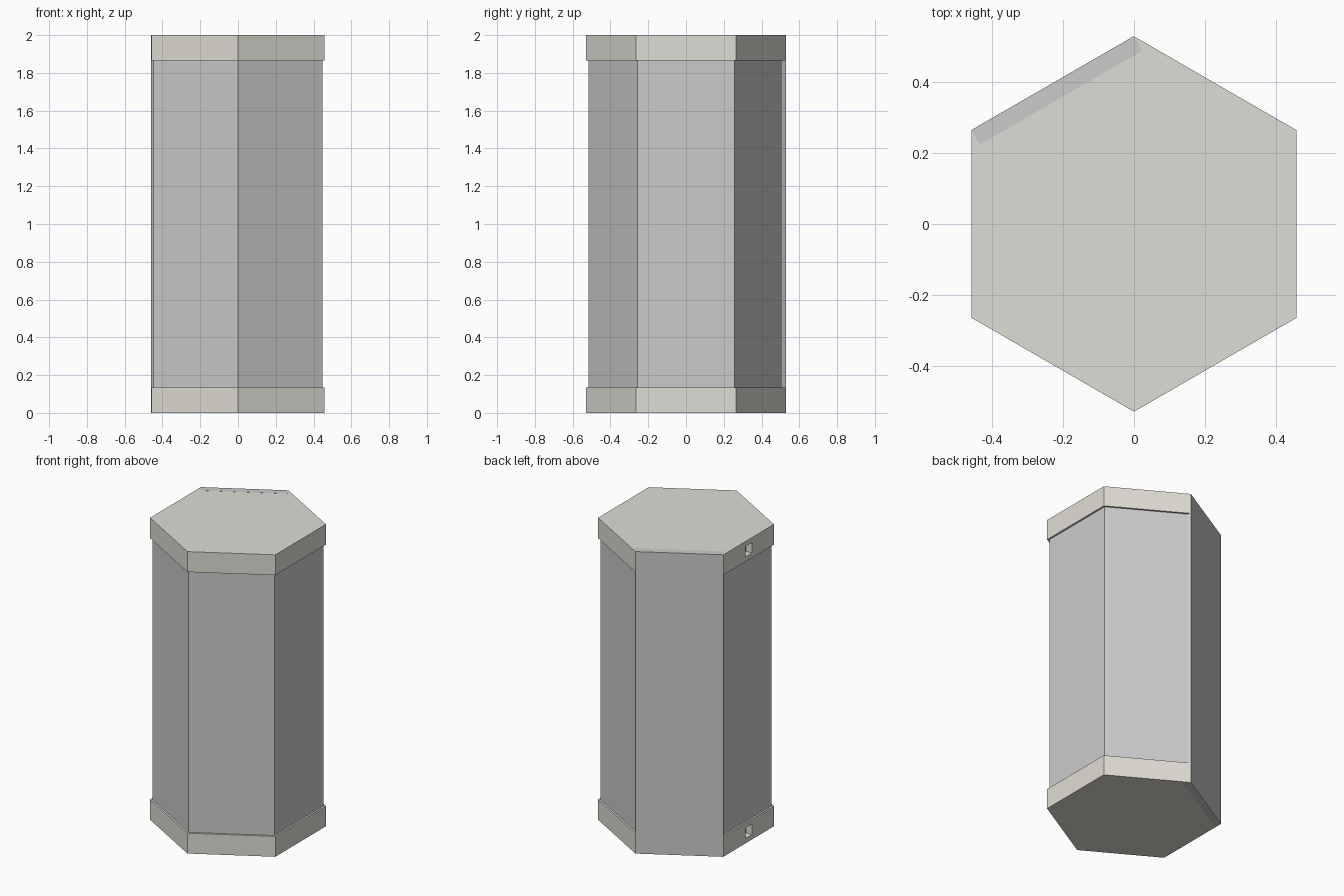
import bpy, bmesh
from math import sin, cos, pi
from mathutils import Vector

if "Cube" in bpy.data.objects:
    bpy.data.objects.remove(bpy.data.objects["Cube"])

R = 0.53          # cap corner radius
APOTHEM = R * cos(pi / 6)
CAP_H = 0.135


def material(name, rgb):
    m = bpy.data.materials.new(name)
    m.diffuse_color = (*rgb, 1)
    m.use_nodes = True
    m.node_tree.nodes["Principled BSDF"].inputs["Base Color"].default_value = m.diffuse_color
    return m


def prism(name, outline, z0, z1, mat=None):
    """Extrude a counter-clockwise xy outline from z0 to z1."""
    bm = bmesh.new()
    base = bm.faces.new([bm.verts.new((x, y, z0)) for x, y in outline])
    top = bmesh.ops.extrude_face_region(bm, geom=[base], use_keep_orig=True)
    verts = [v for v in top["geom"] if isinstance(v, bmesh.types.BMVert)]
    bmesh.ops.translate(bm, verts=verts, vec=(0, 0, z1 - z0))
    bmesh.ops.recalc_face_normals(bm, faces=bm.faces)
    me = bpy.data.meshes.new(name)
    bm.to_mesh(me)
    bm.free()
    ob = bpy.data.objects.new(name, me)
    bpy.context.collection.objects.link(ob)
    if mat:
        me.materials.append(mat)
    return ob


def hexagon(r):
    return [(r * cos(pi / 2 + i * pi / 3), r * sin(pi / 2 + i * pi / 3)) for i in range(6)]


def cut(ob, cutter):
    mod = ob.modifiers.new("socket", 'BOOLEAN')
    mod.operation = 'DIFFERENCE'
    mod.solver = 'EXACT'
    mod.object = cutter
    bpy.context.view_layer.objects.active = ob
    bpy.ops.object.modifier_apply(modifier=mod.name)
    bpy.data.objects.remove(cutter)


cream = material("cream", (0.74, 0.72, 0.66))

# Recessed hexagonal body
prism("body", hexagon(0.516), CAP_H, 2 - CAP_H)

# Base and top caps, each with a small square socket in the left face
for name, z in (("base_cap", 0), ("top_cap", 2 - CAP_H)):
    cap = prism(name, hexagon(R), z, z + CAP_H, cream)
    x0, x1, h, mid = -APOTHEM - 0.05, -APOTHEM + 0.045, 0.035, z + CAP_H / 2
    cutter = prism("socket_cutter", [(x0, -h), (x1, -h), (x1, h), (x0, h)], mid - h, mid + h)
    cutter.hide_render = True
    cut(cap, cutter)

# Full-height flush panel on the back-left side
a, b = Vector((0, R)), Vector((-APOTHEM, R / 2))
out = Vector((-0.5, cos(pi / 6)))
skin = 0.0006     # keeps the panel just proud of the caps
prism("back_panel", [a + out * skin, b + out * skin, b - out * 0.047, a - out * 0.047],
      0, 2 + skin)
